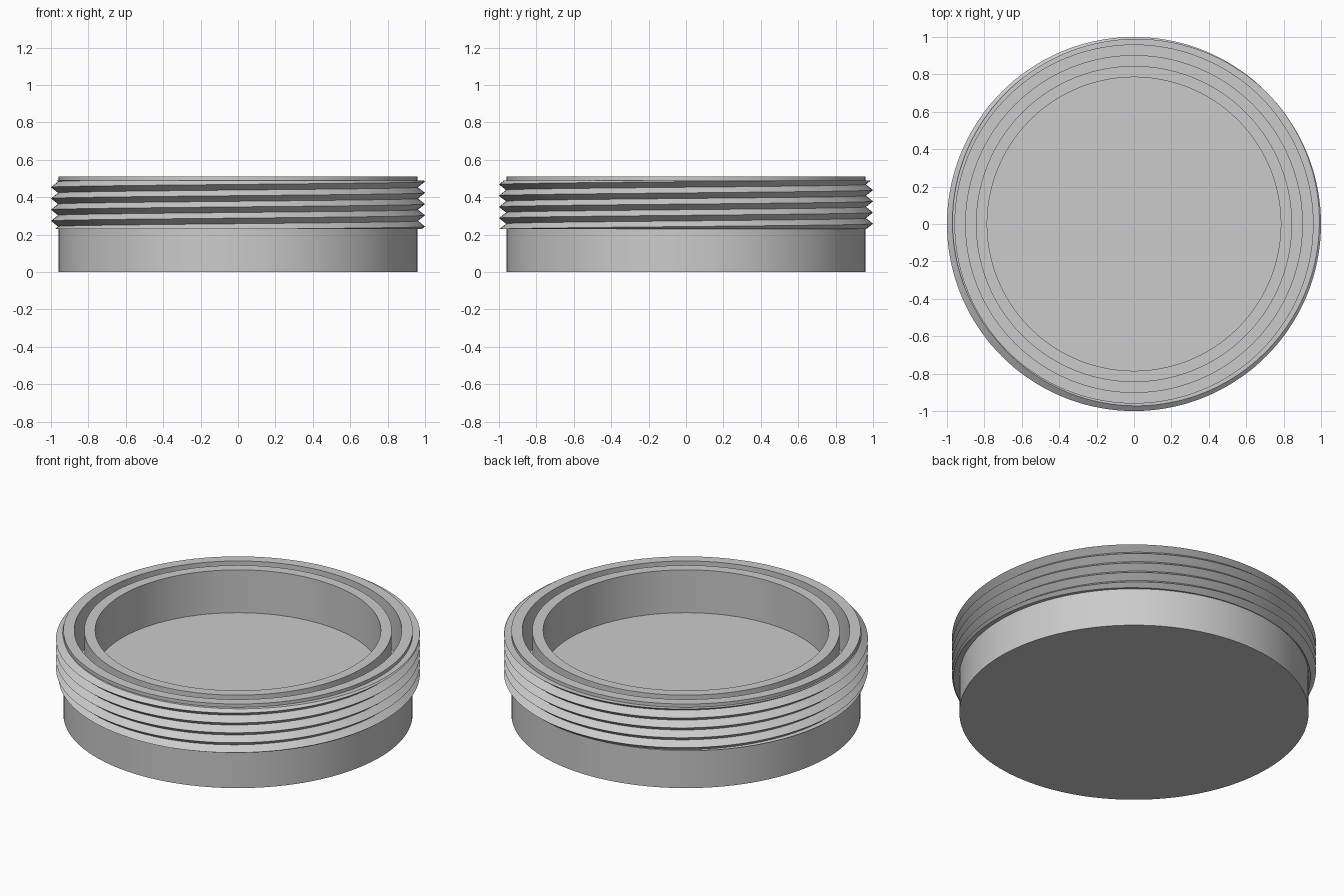
import bpy
import bmesh
from math import cos, sin, pi, radians

if "Cube" in bpy.data.objects:
    bpy.data.objects.remove(bpy.data.objects["Cube"], do_unlink=True)

SEGMENTS = 144
HEIGHT = 0.51
BODY_R = 0.96

grey = bpy.data.materials.new("plain grey")
grey.use_nodes = True
colour = (0.6, 0.6, 0.6, 1)
grey.diffuse_color = colour
grey.node_tree.nodes["Principled BSDF"].inputs["Base Color"].default_value = colour


def revolve(name, rows, section, swept=2 * pi):
    """Sweep a section of (radius, z) points, given per angle, round the z axis."""
    bm = bmesh.new()
    grid = []
    for i in range(SEGMENTS + 1):
        a = swept * i / SEGMENTS
        grid.append([bm.verts.new((r * cos(a), r * sin(a), z)) for r, z in section(a)])
    for here, there in zip(grid, grid[1:]):
        for k in range(rows - 1):
            bm.faces.new((here[k], there[k], there[k + 1], here[k + 1]))
    bmesh.ops.remove_doubles(bm, verts=bm.verts, dist=0.0001)
    bmesh.ops.recalc_face_normals(bm, faces=bm.faces)
    mesh = bpy.data.meshes.new(name)
    bm.to_mesh(mesh)
    bm.free()
    mesh.materials.append(grey)
    mesh.shade_smooth()
    mesh.set_sharp_from_angle(angle=radians(30))
    obj = bpy.data.objects.new(name, mesh)
    bpy.context.collection.objects.link(obj)
    return obj


# Cup body: outer wall, ring groove, inner wall and recessed floor
FLOOR = 0.25
RIM_IN, RING_OUT, RING_IN = 0.90, 0.845, 0.785
body_profile = [
    (0, 0), (BODY_R, 0), (BODY_R, HEIGHT),
    (RIM_IN, HEIGHT), (RIM_IN, FLOOR),
    (RING_OUT, FLOOR), (RING_OUT, HEIGHT),
    (RING_IN, HEIGHT), (RING_IN, FLOOR), (0, FLOOR),
]
revolve("cup_body", len(body_profile), lambda a: body_profile)

# Screw thread: V-shaped right-hand helix trimmed flat at both ends
PITCH, CREST_Z = 0.06, 0.483
LOW, HIGH = 0.23, 0.49
ROOT_R, CREST_R, SUNK_R = 0.962, 1.0, 0.94
HALF_TURNS = range(-13, 4)


def thread_section(a):
    lift = CREST_Z + PITCH * a / (2 * pi)
    points = [(SUNK_R, LOW)]
    for k in HALF_TURNS:
        z = min(max(lift + k * PITCH / 2, LOW), HIGH)
        phase = ((z - lift) / PITCH) % 1
        depth = 2 * min(phase, 1 - phase)
        points.append((CREST_R + (ROOT_R - CREST_R) * depth, z))
    return points + [(SUNK_R, HIGH), (SUNK_R, LOW)]


revolve("screw_thread", len(HALF_TURNS) + 3, thread_section)
